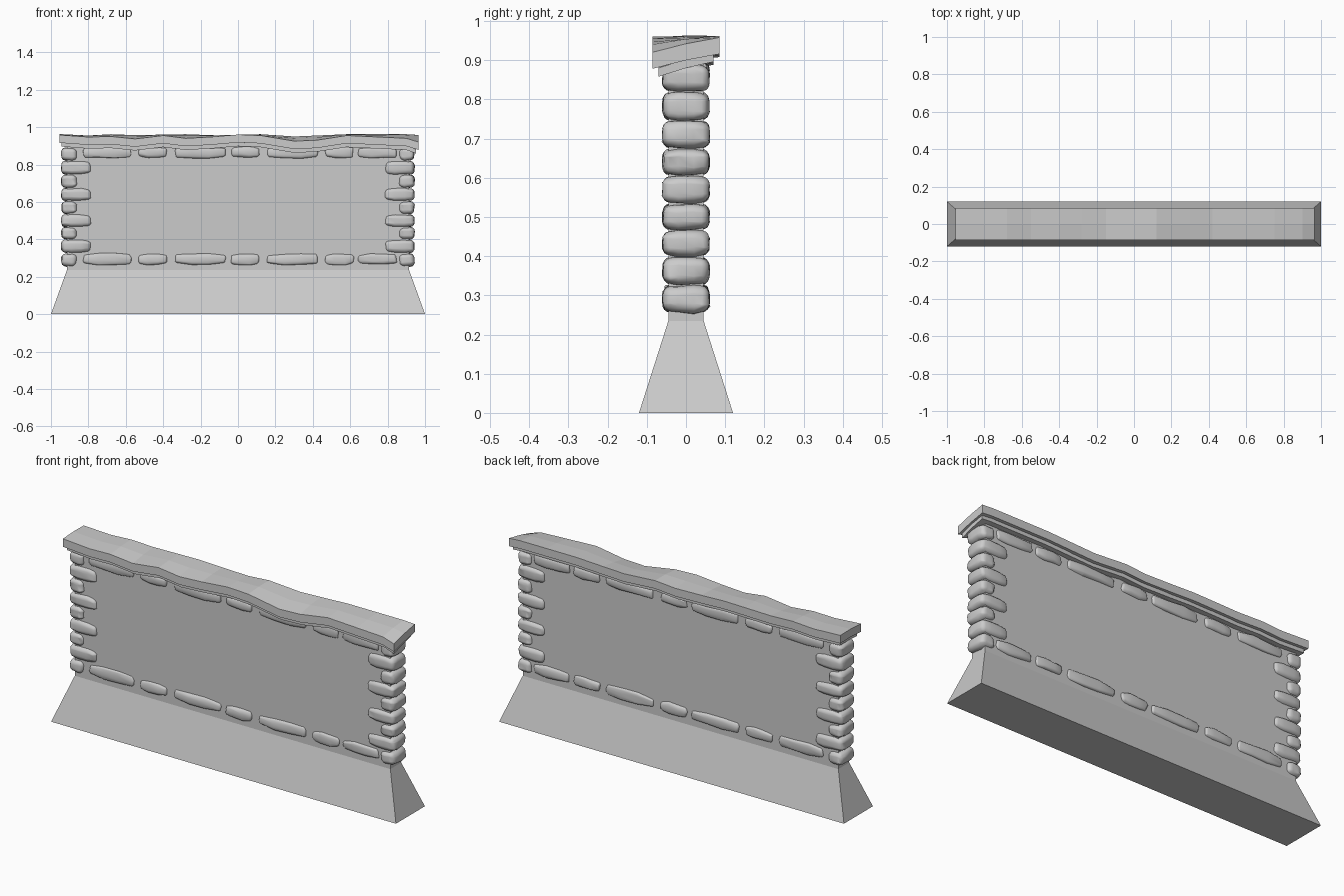
import bpy, bmesh, random
from mathutils import Vector

if "Cube" in bpy.data.objects:
    bpy.data.objects.remove(bpy.data.objects["Cube"])

random.seed(4)


def finish(bm, name):
    bmesh.ops.recalc_face_normals(bm, faces=bm.faces)
    me = bpy.data.meshes.new(name)
    bm.to_mesh(me)
    bm.free()
    ob = bpy.data.objects.new(name, me)
    bpy.context.collection.objects.link(ob)
    return ob


def frustum(name, x0, y0, z0, x1, y1, z1):
    bm = bmesh.new()
    bmesh.ops.create_cube(bm, size=2)
    for v in bm.verts:
        up = v.co.z > 0
        v.co = Vector((v.co.x * (x1 if up else x0), v.co.y * (y1 if up else y0), z1 if up else z0))
    return finish(bm, name)


def stone(name, x0, x1, z0, z1, hy=0.058, jitter=0.005, bevel=0.014):
    """Rough rounded block running through the wall."""
    bm = bmesh.new()
    bmesh.ops.create_cube(bm, size=2)
    bmesh.ops.subdivide_edges(bm, edges=bm.edges, cuts=2, use_grid_fill=True)
    cx, cz, hx, hz = (x0 + x1) / 2, (z0 + z1) / 2, (x1 - x0) / 2, (z1 - z0) / 2
    for v in bm.verts:
        p = v.co.copy()
        # round the edges and leave the faces slightly pillowed
        s = sum(abs(c) > 0.9 for c in p)
        inset = (0, 0, 0.004, 0.009)[s]
        q = Vector((p.x * hx, p.y * hy, p.z * hz))
        for i in range(3):
            if abs(p[i]) > 0.9:
                q[i] -= inset * (1 if p[i] > 0 else -1)
            q[i] += random.uniform(-jitter, jitter) * (0.5 if i == 1 else 1)
        v.co = q + Vector((cx, 0, cz))
    ob = finish(bm, name)
    m = ob.modifiers.new("worn_edges", "BEVEL")
    m.width, m.segments = bevel, 3
    m.limit_method, m.angle_limit = "ANGLE", 0.75
    ob.data.polygons.foreach_set("use_smooth", [True] * len(ob.data.polygons))
    return ob


# flared plinth and plain wall panel
frustum("plinth", 1, 0.12, 0, 0.915, 0.045, 0.235)
frustum("wall_panel", 0.915, 0.045, 0.23, 0.915, 0.045, 0.91)

# corner quoins, alternating short and long
levels = [0.255, 0.325, 0.40, 0.465, 0.535, 0.605, 0.675, 0.745, 0.82, 0.89]
for i, (a, b) in enumerate(zip(levels, levels[1:])):
    inner = 0.785 if i % 2 else 0.86
    stone(f"quoin_left_{i}", -0.945, -inner, a, b, 0.06, 0.003, 0.016)
    stone(f"quoin_right_{i}", inner, 0.943, a, b, 0.06, 0.003, 0.016)

# upper and lower stone courses
spans = [(-0.83, -0.57), (-0.535, -0.375), (-0.34, -0.065), (-0.04, 0.115),
         (0.155, 0.43), (0.465, 0.62), (0.64, 0.85)]
for i, (a, b) in enumerate(spans):
    stone(f"lower_course_{i}", a, b, 0.262, 0.326)
    stone(f"upper_course_{i}", a, b, 0.833, 0.897)

# weathered plank cap: (x, front top z, back top z)
cap = [(-0.955, .958, .962), (-0.8, .947, .955), (-0.68, .950, .962), (-0.55, .937, .957),
       (-0.4, .955, .960), (-0.28, .940, .962), (-0.15, .947, .957), (0, .960, .953),
       (0.12, .955, .962), (0.3, .925, .950), (0.42, .930, .955), (0.58, .955, .962),
       (0.75, .947, .962), (0.9, .940, .962), (0.965, .920, .958)]


def plank(name, half_y, drop, thick, end_inset):
    bm = bmesh.new()
    rings = []
    for x, f, b in cap:
        x = max(-0.955 + end_inset, min(0.965 - end_inset, x))
        top = [(-half_y, f), (0, (f + b) / 2 + 0.003), (half_y, b)]
        pts = [(y, z - drop) for y, z in top] + [(y, z - drop - thick) for y, z in reversed(top)]
        rings.append([bm.verts.new((x, y, z)) for y, z in pts])
    for r, s in zip(rings, rings[1:]):
        for k in range(6):
            bm.faces.new((r[k], r[(k + 1) % 6], s[(k + 1) % 6], s[k]))
    bm.faces.new(rings[0])
    bm.faces.new(rings[-1])
    return finish(bm, name)


plank("cap_plank", 0.086, 0, 0.042, 0)
plank("cap_under_plank", 0.07, 0.04, 0.022, 0.012)
